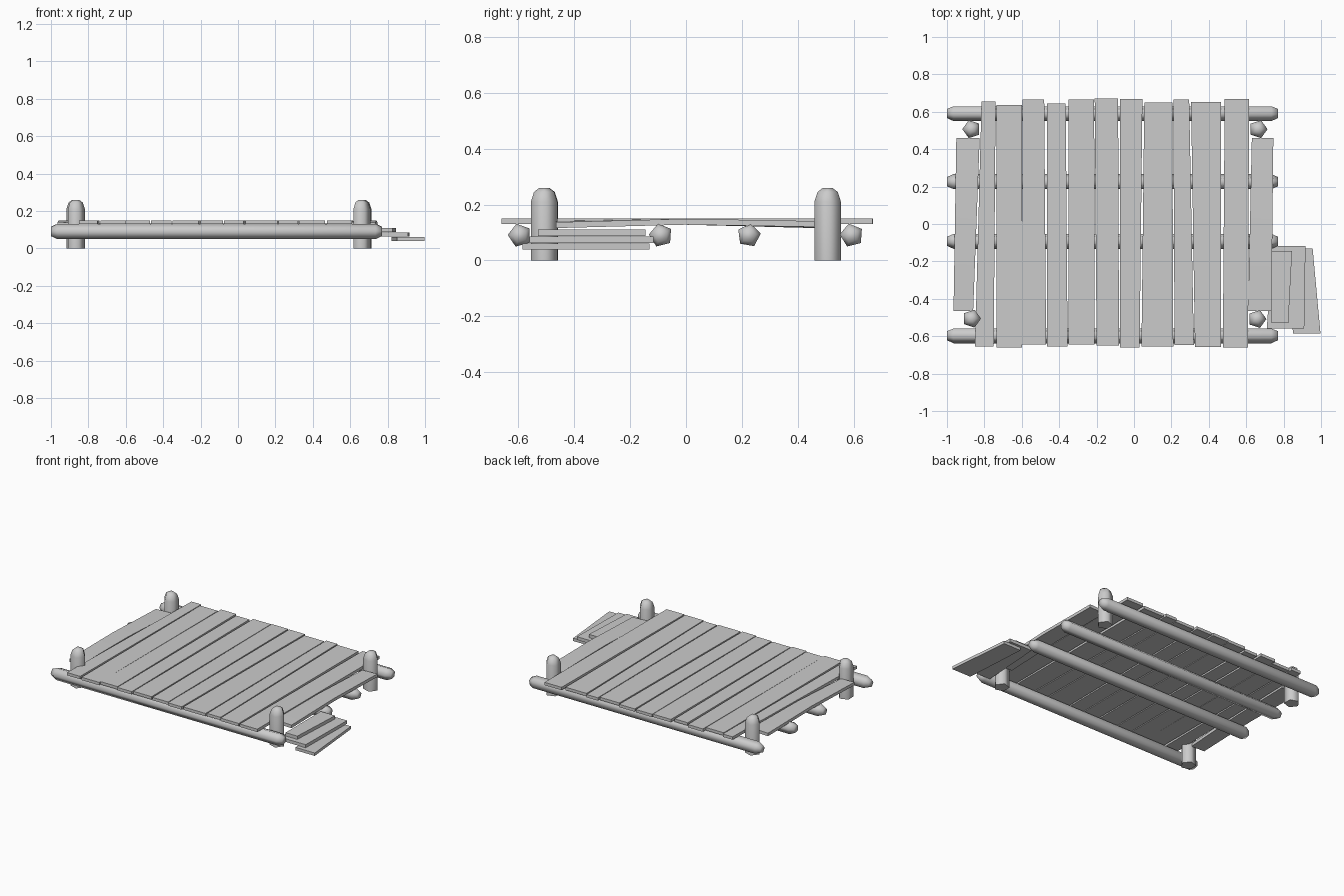
import bpy, bmesh
from math import cos, sin, pi, radians
from mathutils import Vector

if "Cube" in bpy.data.objects:
    bpy.data.objects.remove(bpy.data.objects["Cube"])


def finish(name, bm):
    bmesh.ops.recalc_face_normals(bm, faces=bm.faces[:])
    mesh = bpy.data.meshes.new(name)
    bm.to_mesh(mesh)
    bm.free()
    ob = bpy.data.objects.new(name, mesh)
    bpy.context.collection.objects.link(ob)
    return ob


def loft(name, rings):
    """Skin a list of equal-length vertex rings and cap both ends."""
    bm = bmesh.new()
    rows = [[bm.verts.new(p) for p in ring] for ring in rings]
    n = len(rows[0])
    for a, b in zip(rows, rows[1:]):
        for i in range(n):
            j = (i + 1) % n
            bm.faces.new((a[i], a[j], b[j], b[i]))
    bm.faces.new(rows[0])
    bm.faces.new(rows[-1])
    return finish(name, bm)


def smooth(ob, angle):
    bpy.ops.object.select_all(action='DESELECT')
    bpy.context.view_layer.objects.active = ob
    ob.select_set(True)
    bpy.ops.object.shade_smooth_by_angle(angle=radians(angle))


def pole(name, start, axis, profile, turn):
    """Five-sided pole; profile is (distance along axis, radius)."""
    rings = []
    for d, r in profile:
        ring = []
        for i in range(5):
            a = radians(turn) + 2 * pi * i / 5
            u, v = r * cos(a), r * sin(a)
            off = Vector((d, u, v)) if axis == 'X' else Vector((u, v, d))
            ring.append(Vector(start) + off)
        rings.append(ring)
    smooth(loft(name, rings), 80)


def plank(name, front, back, z0, z1, bow=0.0, tilt=0.0):
    """Tapered board; front/back are (x left, x right, y)."""
    rings = []
    steps = (0, 0.5, 1) if bow or tilt else (0, 1)
    for t in steps:
        xl, xr, y = [f + (b - f) * t for f, b in zip(front, back)]
        dz = -bow * abs(2 * t - 1)
        k = tilt * (2 * t - 1)
        rings.append([(xl, y, z0 + dz - k), (xr, y, z0 + dz + k),
                      (xr, y, z1 + dz + k), (xl, y, z1 + dz - k)])
    return loft(name, rings)


# Supporting logs running left to right
log_profile = [(0, 0.026), (0.035, 0.043), (0.9, 0.043), (1.735, 0.043), (1.77, 0.026)]
for i, (y, turn) in enumerate([(-0.595, 178), (-0.09, 32), (0.225, 80), (0.593, 32)]):
    pole(f"support_log_{i + 1}", (-1.0, y, 0.09), 'X', log_profile, turn)

# Corner mooring posts with rounded tops
post_profile = [(0, 0.05), (0.21, 0.05), (0.245, 0.038), (0.26, 0.018)]
for i, (x, y, turn) in enumerate([(-0.868, -0.506, 0), (0.658, -0.508, 0),
                                  (-0.868, 0.507, 180), (0.664, 0.507, 0)]):
    pole(f"corner_post_{i + 1}", (x, y, 0), 'Z', post_profile, turn)

# Full-length deck boards: front left/right x, back left/right x, front/back y
deck = [
    (-0.85, -0.75, -0.815, -0.74, -0.655, 0.655),
    (-0.735, -0.60, -0.735, -0.60, -0.66, 0.637),
    (-0.60, -0.47, -0.595, -0.48, -0.645, 0.665),
    (-0.465, -0.355, -0.465, -0.365, -0.655, 0.645),
    (-0.35, -0.21, -0.35, -0.213, -0.645, 0.665),
    (-0.20, -0.08, -0.21, -0.085, -0.65, 0.67),
    (-0.075, 0.03, -0.075, 0.045, -0.66, 0.667),
    (0.04, 0.21, 0.055, 0.205, -0.655, 0.65),
    (0.217, 0.32, 0.21, 0.295, -0.648, 0.665),
    (0.326, 0.465, 0.305, 0.465, -0.657, 0.652),
    (0.475, 0.61, 0.485, 0.615, -0.66, 0.668),
]
for i, (fl, fr, bl, br, fy, by) in enumerate(deck):
    plank(f"deck_board_{i + 1}", (fl, fr, fy), (bl, br, by), 0.13, 0.15)

# Short warped end boards between the posts
for name, f, b in [("left_end_board", (-0.965, -0.86), (-0.95, -0.825)),
                   ("right_end_board", (0.61, 0.735), (0.63, 0.745))]:
    smooth(plank(name, f + (-0.465,), b + (0.46,), 0.128, 0.149, 0.01, 0.002), 40)

# Side steps made of three stacked boards
plank("lower_step", (0.85, 0.997, -0.585), (0.82, 0.955, -0.13), 0.04, 0.06)
plank("middle_step", (0.71, 0.91, -0.56), (0.74, 0.917, -0.117), 0.063, 0.085)
plank("upper_step", (0.735, 0.825, -0.53), (0.735, 0.845, -0.145), 0.087, 0.11)
